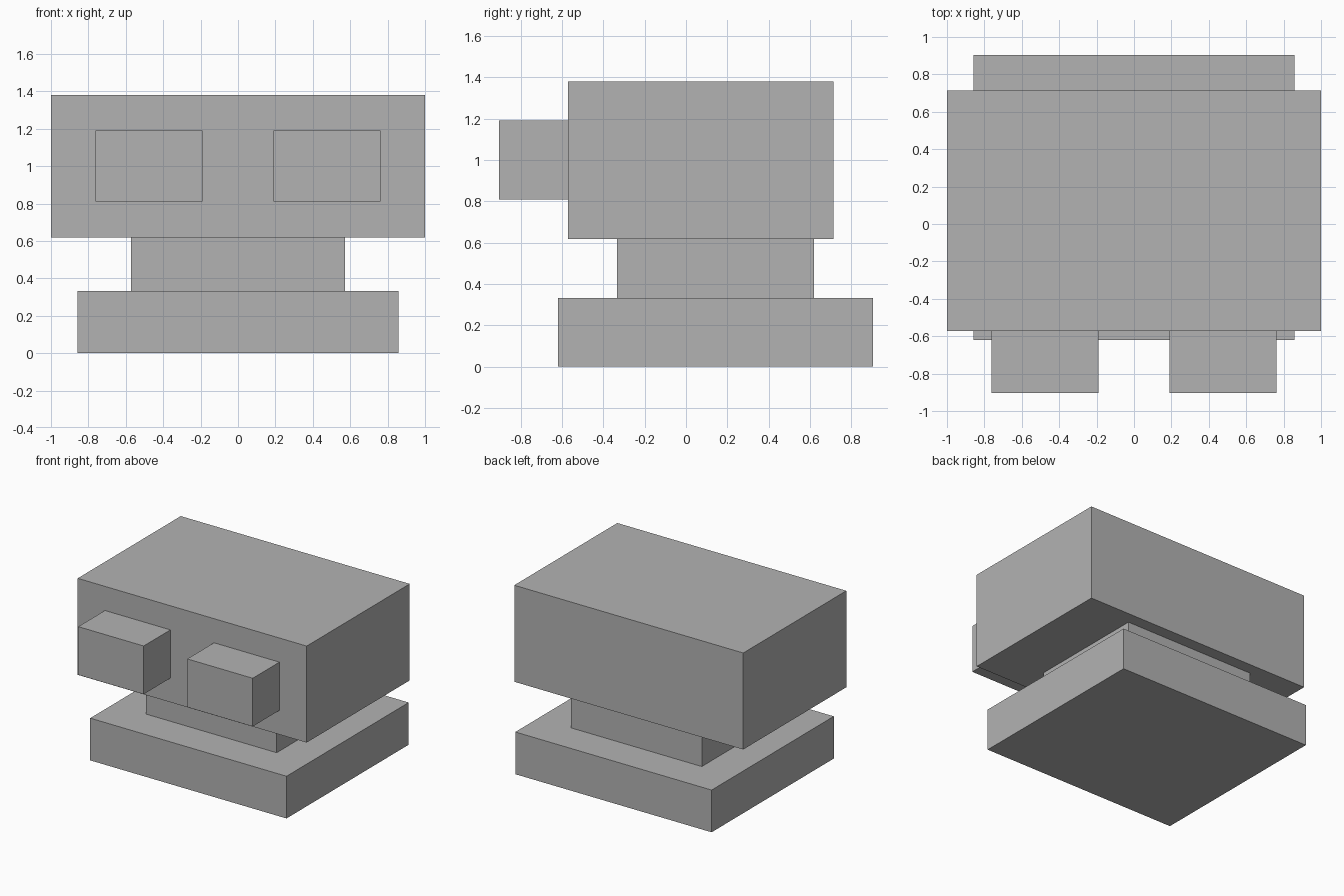
import bpy

# Remove the default cube
default = bpy.data.objects.get("Cube")
if default:
    bpy.data.objects.remove(default, do_unlink=True)

UNIT = 1 / 21  # modelling grid step

# Single flat colour
grey = bpy.data.materials.new("plain_grey")
grey.use_nodes = True
colour = (0.45, 0.45, 0.45, 1)
grey.diffuse_color = colour
grey.node_tree.nodes["Principled BSDF"].inputs["Base Color"].default_value = colour


def box(name, x, y, z):
    """Box spanning the (low, high) range on each axis, in grid steps."""
    spans = (x, y, z)
    centre = [(lo + hi) / 2 * UNIT for lo, hi in spans]
    bpy.ops.mesh.primitive_cube_add(size=1, location=centre)
    obj = bpy.context.object
    obj.name = obj.data.name = name
    obj.scale = [(hi - lo) * UNIT for lo, hi in spans]
    bpy.ops.object.transform_apply(location=False, rotation=False, scale=True)
    obj.data.materials.append(grey)
    return obj


# Stacked body
box("base", (-18, 18), (-13, 19), (0, 7))
box("neck", (-12, 12), (-7, 13), (7, 13))
box("head", (-21, 21), (-12, 15), (13, 29))

# Pair of blocks projecting from the front of the head
box("left_eye", (4, 16), (-19, -12), (17, 25))
box("right_eye", (-16, -4), (-19, -12), (17, 25))
